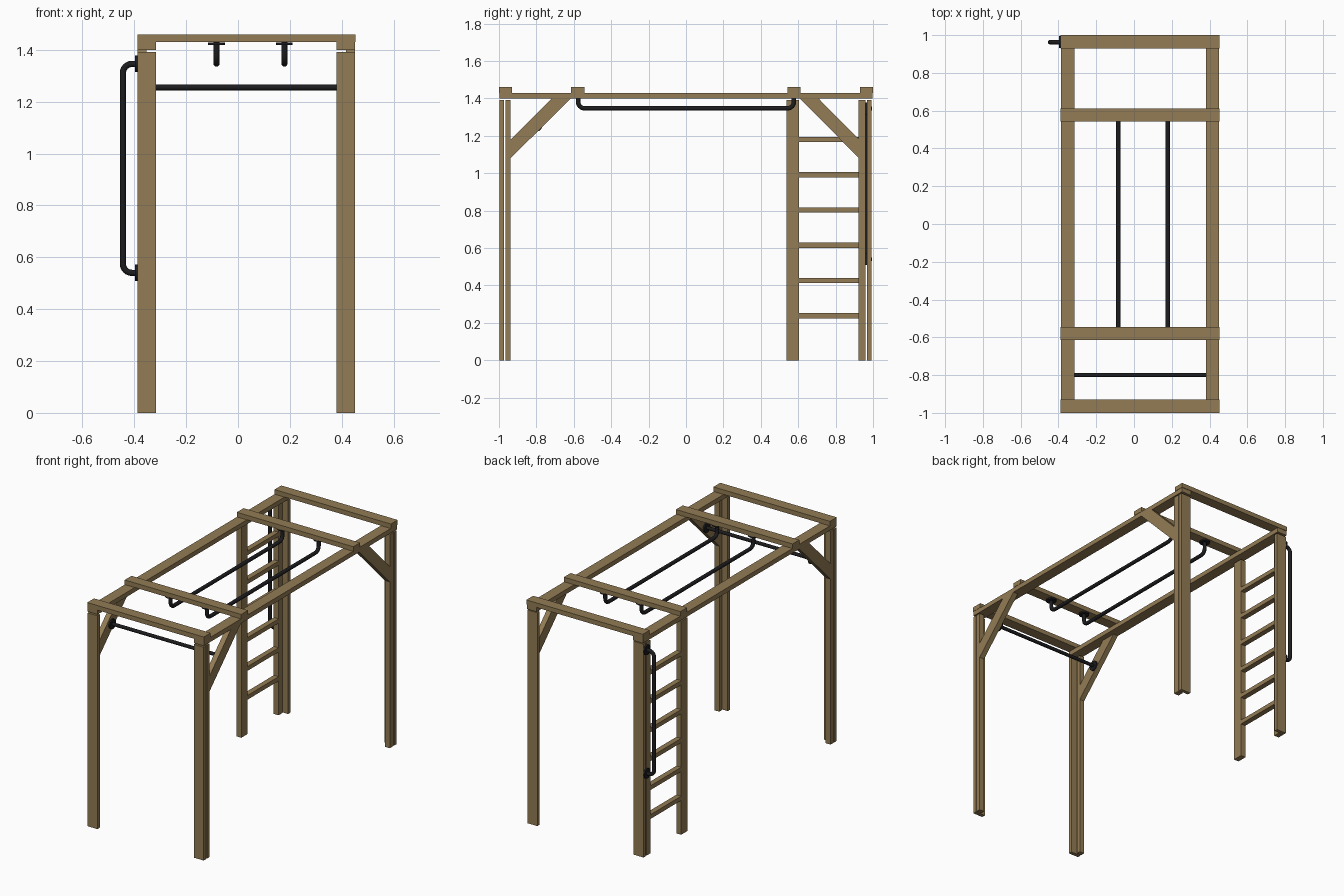
import bpy, bmesh, math
from mathutils import Vector

if "Cube" in bpy.data.objects:
    bpy.data.objects.remove(bpy.data.objects["Cube"])


def material(name, rgb):
    m = bpy.data.materials.new(name)
    m.diffuse_color = (*rgb, 1)
    m.use_nodes = True
    m.node_tree.nodes["Principled BSDF"].inputs["Base Color"].default_value = m.diffuse_color
    return m


WOOD = material("wood", (0.29, 0.20, 0.09))
BLACK = material("black_metal", (0.012, 0.012, 0.014))


def prism(name, x0, x1, profile):
    """Extrude a y/z outline along x."""
    bm = bmesh.new()
    f = bm.faces.new([bm.verts.new((x0, y, z)) for y, z in profile])
    r = bmesh.ops.extrude_face_region(bm, geom=[f])
    vs = [v for v in r["geom"] if isinstance(v, bmesh.types.BMVert)]
    bmesh.ops.translate(bm, vec=(x1 - x0, 0, 0), verts=vs)
    bmesh.ops.recalc_face_normals(bm, faces=bm.faces)
    me = bpy.data.meshes.new(name)
    bm.to_mesh(me)
    bm.free()
    ob = bpy.data.objects.new(name, me)
    bpy.context.collection.objects.link(ob)
    me.materials.append(WOOD)
    return ob


def box(name, x0, x1, y0, y1, z0, z1):
    return prism(name, x0, x1, [(y0, z0), (y1, z0), (y1, z1), (y0, z1)])


def smooth(ob):
    bpy.ops.object.select_all(action='DESELECT')
    ob.select_set(True)
    bpy.context.view_layer.objects.active = ob
    bpy.ops.object.shade_smooth_by_angle(angle=math.radians(40))


def tube(name, corners, r=0.012, bend=0.035, steps=6):
    """Round bar along a polyline whose inner corners are rounded."""
    p = [Vector(c) for c in corners]
    pts = [p[0]]
    for a, b, c in zip(p, p[1:], p[2:]):
        u, w = (a - b).normalized(), (c - b).normalized()
        centre = b + (u + w) * bend
        for i in range(steps + 1):
            t = math.pi / 2 * i / steps
            pts.append(centre - w * bend * math.cos(t) - u * bend * math.sin(t))
    pts.append(p[-1])
    cu = bpy.data.curves.new(name, 'CURVE')
    cu.dimensions = '3D'
    cu.bevel_depth = r
    cu.bevel_resolution = 4
    cu.use_fill_caps = True
    s = cu.splines.new('POLY')
    s.points.add(len(pts) - 1)
    for q, v in zip(s.points, pts):
        q.co = (*v, 1)
    ob = bpy.data.objects.new(name, cu)
    bpy.context.collection.objects.link(ob)
    cu.materials.append(BLACK)
    bpy.ops.object.select_all(action='DESELECT')
    ob.select_set(True)
    bpy.context.view_layer.objects.active = ob
    bpy.ops.object.convert(target='MESH')
    smooth(bpy.context.object)


def flange(name, loc, axis):
    rot = (0, math.pi / 2, 0) if axis == 'x' else (0, 0, 0)
    bpy.ops.mesh.primitive_cylinder_add(vertices=24, radius=0.032, depth=0.01,
                                        location=loc, rotation=rot)
    ob = bpy.context.object
    ob.name = name
    ob.data.materials.append(BLACK)
    smooth(ob)


POST_TOP, RAIL_Z, BEAM_Z, TOP = 1.392, 1.40, 1.43, 1.46

# Per side: outer and inner x of the wide board, inner x of the narrow board
sides = {"left": (-0.387, -0.316, -0.352), "right": (0.451, 0.38, 0.416)}
for side, (xo, xi, xn) in sides.items():
    wide, narrow = sorted((xo, xi)), sorted((xo, xn))
    # L-shaped corner posts: a wide board and a narrow board with a thin gap
    box(f"front_post_wide_{side}", *wide, -0.998, -0.973, 0, POST_TOP)
    box(f"front_post_narrow_{side}", *narrow, -0.966, -0.938, 0, POST_TOP)
    box(f"back_post_wide_{side}", *wide, 0.968, 0.991, 0, POST_TOP)
    box(f"back_post_narrow_{side}", *narrow, 0.921, 0.961, 0, POST_TOP)
    # long top rails
    box(f"top_rail_{side}", *wide, -0.997, 0.997, RAIL_Z, BEAM_Z)
    # diagonal front braces
    prism(f"front_brace_{side}", *narrow,
          [(-0.938, 1.08), (-0.938, 1.18), (-0.718, RAIL_Z), (-0.615, RAIL_Z)])

# back brace on the side without the ladder
prism("back_brace_right", 0.416, 0.451,
      [(0.921, 1.085), (0.921, 1.185), (0.708, RAIL_Z), (0.607, RAIL_Z)])

# cross beams on top
for i, y in enumerate((-0.965, -0.579, 0.577, 0.965)):
    box(f"cross_beam_{i + 1}", -0.388, 0.453, y - 0.035, y + 0.035, BEAM_Z, TOP)

# ladder stile and rungs
box("ladder_stile", -0.387, -0.352, 0.537, 0.603, 0, POST_TOP)
for i in range(6):
    z = 0.238 + i * 0.1885
    box(f"ladder_rung_{i + 1}", -0.387, -0.352, 0.603, 0.921, z - 0.014, z + 0.014)

# pair of overhead bars
for side, x in (("left", -0.083), ("right", 0.179)):
    tube(f"overhead_bar_{side}", [(x, -0.577, BEAM_Z), (x, -0.577, 1.347),
                                  (x, 0.577, 1.347), (x, 0.577, BEAM_Z)])
    for y in (-0.577, 0.577):
        flange(f"overhead_flange_{side}", (x, y, 1.424), 'z')

# chin-up bar between the front braces
tube("chin_up_bar", [(-0.352, -0.8, 1.255), (0.416, -0.8, 1.255)], r=0.011)
for x in (-0.347, 0.411):
    flange("chin_up_flange", (x, -0.8, 1.255), 'x')

# vertical handle outside the back left post
tube("side_handle", [(-0.387, 0.963, 0.54), (-0.444, 0.963, 0.54),
                     (-0.444, 0.963, 1.346), (-0.387, 0.963, 1.346)])
for z in (0.54, 1.346):
    flange("side_handle_flange", (-0.392, 0.963, z), 'x')
